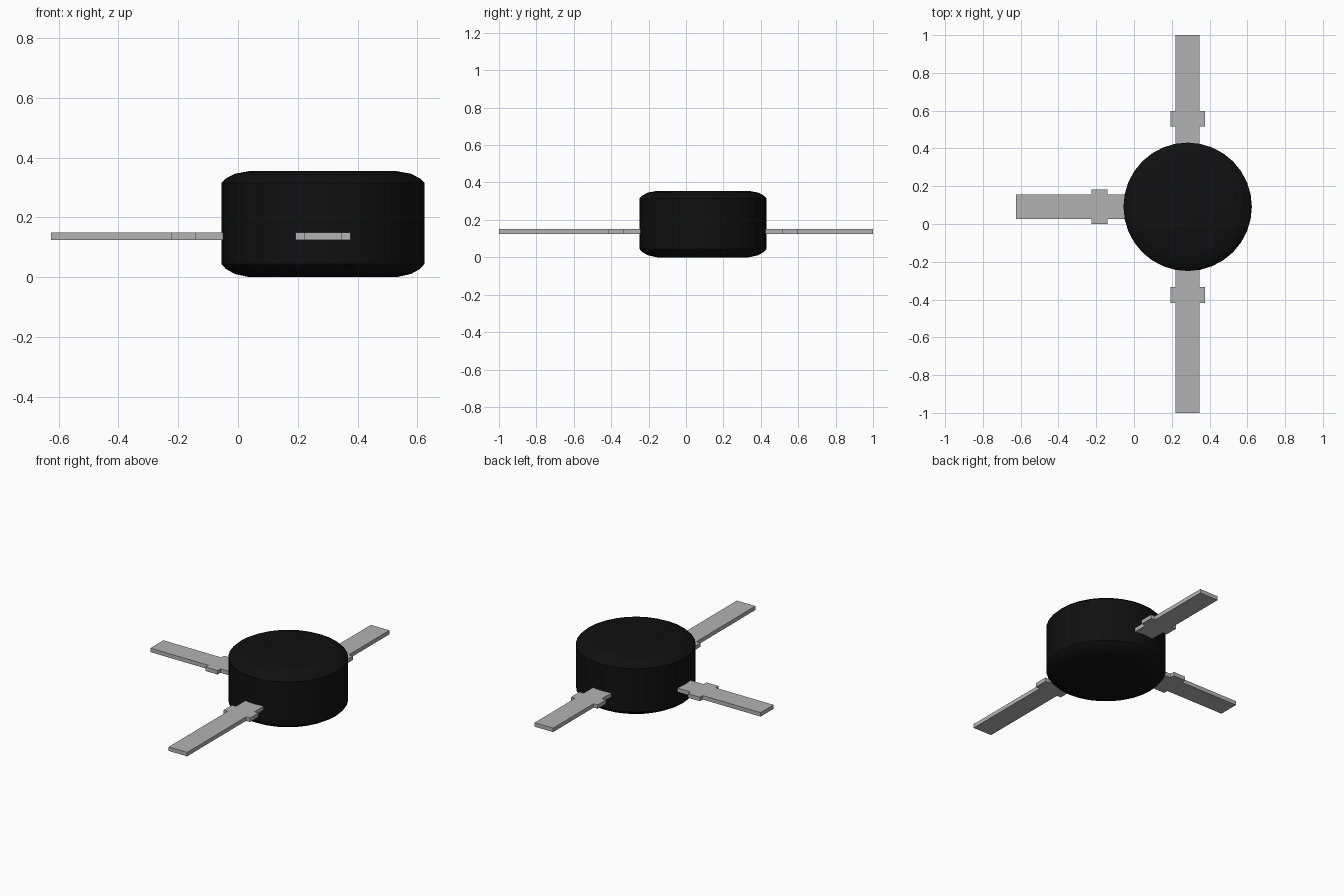
import bpy
import bmesh
from math import pi
from mathutils import Matrix, Vector

cube = bpy.data.objects.get("Cube")
if cube:
    bpy.data.objects.remove(cube, do_unlink=True)

CENTRE = Vector((0.284, 0.091, 0))


def material(name, value, roughness):
    mat = bpy.data.materials.new(name)
    mat.use_nodes = True
    colour = (value, value, value, 1)
    mat.diffuse_color = colour
    bsdf = mat.node_tree.nodes["Principled BSDF"]
    bsdf.inputs["Base Color"].default_value = colour
    bsdf.inputs["Roughness"].default_value = roughness
    return mat


def add_object(name, bm, mat):
    bmesh.ops.recalc_face_normals(bm, faces=bm.faces)
    mesh = bpy.data.meshes.new(name)
    bm.to_mesh(mesh)
    bm.free()
    mesh.materials.append(mat)
    obj = bpy.data.objects.new(name, mesh)
    bpy.context.collection.objects.link(obj)
    return obj


black = material("black plastic", 0.005, 0.6)
grey = material("grey metal", 0.45, 0.5)

# Round body: a profile of (radius, height) turned about the vertical axis
profile = [(0, 0), (0.245, 0), (0.295, 0.011), (0.325, 0.028), (0.34, 0.045),
           (0.34, 0.315), (0.325, 0.33), (0.295, 0.346), (0.245, 0.355), (0, 0.355)]
bm = bmesh.new()
verts = [bm.verts.new((r, 0, z)) for r, z in profile]
edges = [bm.edges.new(pair) for pair in zip(verts, verts[1:])]
bmesh.ops.spin(bm, geom=verts + edges, cent=(0, 0, 0), axis=(0, 0, 1),
               angle=2 * pi, steps=32, use_duplicate=False)
bmesh.ops.remove_doubles(bm, verts=bm.verts, dist=0.0005)
body = add_object("body", bm, black)
body.location = CENTRE
bpy.context.view_layer.objects.active = body
body.select_set(True)
bpy.ops.object.shade_smooth_by_angle(angle=pi / 6)
body.select_set(False)


# Flat lead with a wider shoulder, running outward along +x from the body
def lead(name, length, angle):
    half = [(0.22, 0.064), (0.425, 0.064), (0.425, 0.092),
            (0.508, 0.092), (0.508, 0.064), (length, 0.064)]
    outline = half + [(x, -y) for x, y in reversed(half)]
    bm = bmesh.new()
    face = bm.faces.new([bm.verts.new((x, y, 0.125)) for x, y in outline])
    top = bmesh.ops.extrude_face_region(bm, geom=[face])["geom"]
    bmesh.ops.translate(bm, vec=(0, 0, 0.025),
                        verts=[v for v in top if isinstance(v, bmesh.types.BMVert)])
    bmesh.ops.rotate(bm, verts=bm.verts, cent=(0, 0, 0),
                     matrix=Matrix.Rotation(angle, 3, "Z"))
    add_object(name, bm, grey).location = CENTRE


lead("back_lead", 0.909, pi / 2)
lead("right_lead", 0.909, pi)
lead("front_lead", 1.091, -pi / 2)
